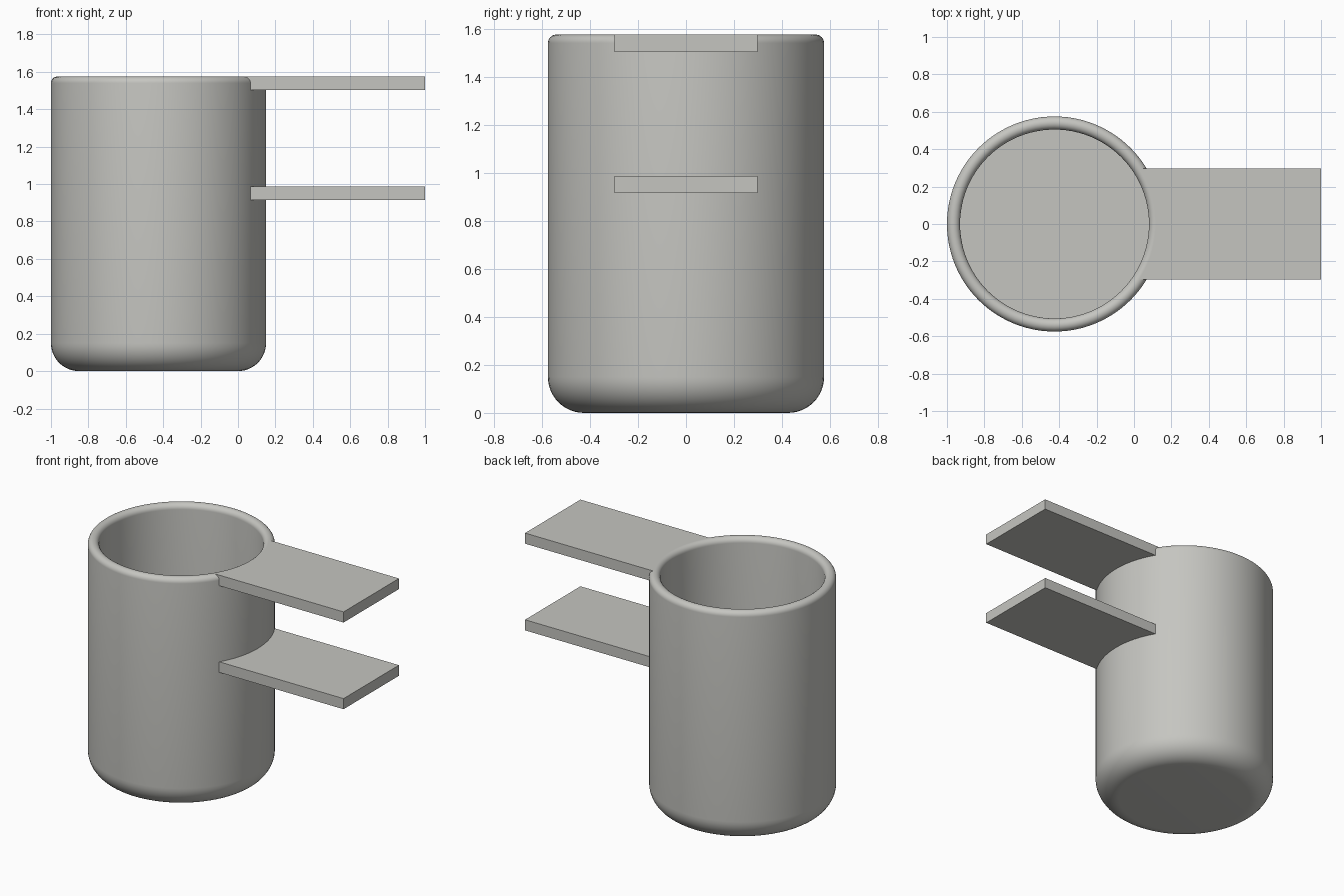
import bpy, bmesh, math

if "Cube" in bpy.data.objects:
    bpy.data.objects.remove(bpy.data.objects["Cube"])

CX, R, H, WALL = -0.425, 0.575, 1.575, 0.07
FILLET = 0.15
SEGS = 96

grey = bpy.data.materials.new("warm grey")
grey.diffuse_color = (0.56, 0.56, 0.53, 1)
grey.use_nodes = True
grey.node_tree.nodes["Principled BSDF"].inputs["Base Color"].default_value = grey.diffuse_color


def finish(bm, name):
    bmesh.ops.recalc_face_normals(bm, faces=bm.faces[:])
    mesh = bpy.data.meshes.new(name)
    bm.to_mesh(mesh)
    bm.free()
    mesh.materials.append(grey)
    obj = bpy.data.objects.new(name, mesh)
    bpy.context.collection.objects.link(obj)
    return obj


def arc(cx, cz, r, a0, a1, n):
    angles = [math.radians(a0 + (a1 - a0) * i / n) for i in range(n + 1)]
    return [(cx + r * math.cos(a), cz + r * math.sin(a)) for a in angles]


# Cup body: rounded base, round rim and flat inner floor, turned about its axis
profile = [(0, 0)]
profile += arc(R - FILLET, FILLET, FILLET, -90, 0, 12)
profile += arc(R - WALL / 2, H - WALL / 2, WALL / 2, 0, 180, 16)
profile += [(R - WALL, WALL), (0, WALL)]

bm = bmesh.new()
verts = [bm.verts.new((CX + r, 0, z)) for r, z in profile]
edges = [bm.edges.new(pair) for pair in zip(verts, verts[1:])]
bmesh.ops.spin(bm, geom=verts + edges, cent=(CX, 0, 0), axis=(0, 0, 1),
               angle=math.tau, steps=SEGS, use_duplicate=False)
bmesh.ops.remove_doubles(bm, verts=bm.verts[:], dist=1e-4)
cup = finish(bm, "cup_body")
bpy.context.view_layer.objects.active = cup
cup.select_set(True)
bpy.ops.object.shade_smooth_by_angle(angle=math.radians(35))


# Handle plates: flat bars whose curved inner ends sit inside the cup wall
def handle_plate(name, z0, z1, half_width=0.297, end_x=1.0):
    r = R - WALL / 2
    a = math.degrees(math.asin(half_width / r))
    outline = arc(CX, 0, r, a, -a, 16)
    outline += [(end_x, -half_width), (end_x, half_width)]
    bm = bmesh.new()
    face = bm.faces.new([bm.verts.new((x, y, z0)) for x, y in outline])
    top = bmesh.ops.extrude_face_region(bm, geom=[face], use_keep_orig=True)
    moved = [v for v in top["geom"] if isinstance(v, bmesh.types.BMVert)]
    bmesh.ops.translate(bm, verts=moved, vec=(0, 0, z1 - z0))
    return finish(bm, name)


handle_plate("upper_handle_plate", 1.503, H)
handle_plate("lower_handle_plate", 0.915, 0.987)
